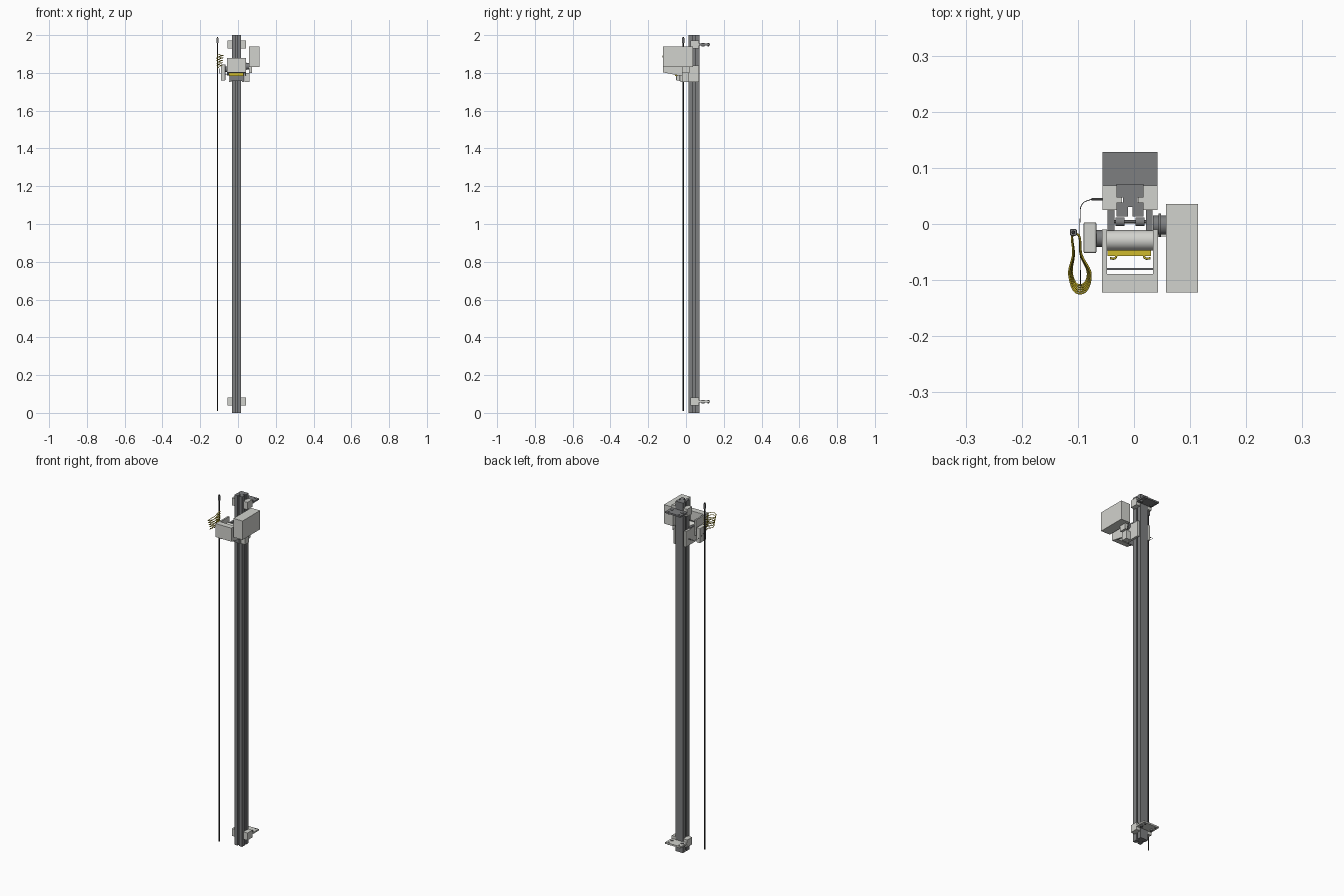
import bpy, bmesh, math
from mathutils import Vector

if "Cube" in bpy.data.objects:
    bpy.data.objects.remove(bpy.data.objects["Cube"])


def mat(name, c):
    m = bpy.data.materials.new(name)
    m.diffuse_color = (*c, 1)
    m.use_nodes = True
    m.node_tree.nodes["Principled BSDF"].inputs["Base Color"].default_value = m.diffuse_color
    return m


LIGHT = mat("light grey", (0.64, 0.645, 0.61))
DARK = mat("dark grey", (0.205, 0.21, 0.215))
BLACK = mat("near black", (0.03, 0.03, 0.032))
GOLD = mat("gold", (0.62, 0.49, 0.025))
CX = -0.007  # rail centre line


def finish(name, bm, m):
    bmesh.ops.recalc_face_normals(bm, faces=bm.faces)
    me = bpy.data.meshes.new(name)
    bm.to_mesh(me)
    bm.free()
    me.materials.append(m)
    o = bpy.data.objects.new(name, me)
    bpy.context.collection.objects.link(o)
    return o


def box(name, x, y, z, m, bevel=0):
    bm = bmesh.new()
    bmesh.ops.create_cube(bm, size=1)
    for v in bm.verts:
        for i, r in enumerate((x, y, z)):
            v.co[i] = r[0] if v.co[i] < 0 else r[1]
    o = finish(name, bm, m)
    if bevel:
        b = o.modifiers.new("bevel", 'BEVEL')
        b.width, b.segments = bevel, 2
    return o


def prism(name, pts, a, b, m, axis='Z'):
    """Extrude a profile: XY along Z, or YZ along X."""
    bm = bmesh.new()
    put = (lambda p, t: (p[0], p[1], t)) if axis == 'Z' else (lambda p, t: (t, p[0], p[1]))
    lo = [bm.verts.new(put(p, a)) for p in pts]
    hi = [bm.verts.new(put(p, b)) for p in pts]
    bm.faces.new(lo)
    bm.faces.new(hi)
    n = len(pts)
    for i in range(n):
        j = (i + 1) % n
        bm.faces.new((lo[i], lo[j], hi[j], hi[i]))
    return finish(name, bm, m)


def rod(name, a, b, r, m, seg=24):
    a, b = Vector(a), Vector(b)
    bm = bmesh.new()
    bmesh.ops.create_cone(bm, cap_ends=True, segments=seg, radius1=r, radius2=r, depth=(b - a).length)
    q = Vector((0, 0, 1)).rotation_difference(b - a)
    for v in bm.verts:
        v.co = q @ v.co + (a + b) / 2
    o = finish(name, bm, m)
    bpy.context.view_layer.objects.active = o
    o.select_set(True)
    bpy.ops.object.shade_smooth_by_angle()
    o.select_set(False)
    return o


def wire(name, pts, r, m, cyclic=False):
    cu = bpy.data.curves.new(name, 'CURVE')
    cu.dimensions = '3D'
    cu.bevel_depth, cu.bevel_resolution, cu.resolution_u = r, 1, 8
    s = cu.splines.new('BEZIER')
    s.bezier_points.add(len(pts) - 1)
    for bp, p in zip(s.bezier_points, pts):
        bp.co = p
        bp.handle_left_type = bp.handle_right_type = 'AUTO'
    s.use_cyclic_u = cyclic
    cu.materials.append(m)
    o = bpy.data.objects.new(name, cu)
    bpy.context.collection.objects.link(o)


# Rail: I-shaped extrusion with a slot in front and a plain back
half = [(0.004, 0.030), (0.004, 0.013), (0.024, 0.013), (0.024, 0.038), (0.013, 0.038),
        (0.013, 0.047), (0.024, 0.047), (0.024, 0.071)]
prof = [(CX + x, y) for x, y in half] + [(CX - x, y) for x, y in reversed(half)]
prism("rail", prof, 0, 2, DARK)

# Wall brackets: two cheeks gripping the rail, a back plate and its bolts
for tag, z, m in (("lower", 0.06, LIGHT), ("upper", 1.95, DARK)):
    for s in (-1, 1):
        outline = [(CX + s * x, y) for x, y in
                   ((0.049, 0.025), (0.049, 0.069), (0.024, 0.069), (0.024, 0.047),
                    (0.014, 0.047), (0.014, 0.038), (0.024, 0.038), (0.024, 0.025))]
        prism(tag + "_bracket_cheek", outline, z - 0.021, z + 0.021, LIGHT)
        bx = CX + s * 0.033
        rod(tag + "_bracket_large_bolt", (bx, 0.090, z - 0.011), (bx, 0.090, z + 0.0075), 0.0085, DARK, 16)
        rod(tag + "_bracket_small_bolt", (bx, 0.118, z - 0.010), (bx, 0.118, z + 0.0075), 0.004, DARK, 12)
    box(tag + "_bracket_plate", (CX - 0.049, CX + 0.049), (0.068, 0.128), (z - 0.004, z + 0.005), m)

# Carriage flanks that slide along the rail
for s in (-1, 1):
    x = sorted((CX + s * 0.028, CX + s * 0.040))
    box("carriage_flank", x, (-0.012, 0.068), (1.752, 1.84), LIGHT)
    box("carriage_arm", x, (-0.012, 0.024), (1.84, 1.848), DARK)
    box("carriage_foot", x, (-0.03, -0.012), (1.752, 1.79), LIGHT, 0.002)
    rod("guide_wheel", (CX + s * 0.010, 0.004, 1.80), (CX + s * 0.026, 0.004, 1.80), 0.008, DARK)
rod("carriage_axle", (CX - 0.04, 0.004, 1.80), (CX + 0.04, 0.004, 1.80), 0.003, DARK, 12)
box("carriage_lower_bar", (CX - 0.036, CX + 0.036), (-0.034, -0.030), (1.757, 1.785), DARK)

# Front housing: side walls with a sloped underside, and a deep front wall
side = [(-0.122, 1.88), (-0.010, 1.88), (-0.010, 1.79), (-0.035, 1.785), (-0.122, 1.803)]
for s in (-1, 1):
    x = sorted((CX + s * 0.041, CX + s * 0.050))
    prism("housing_side", side, x[0], x[1], LIGHT, 'X')
prism("housing_front", [(-0.122, 1.88), (-0.089, 1.88), (-0.089, 1.80), (-0.122, 1.803)],
      CX - 0.041, CX + 0.041, LIGHT, 'X')
box("housing_cross_bar", (CX - 0.041, CX + 0.041), (-0.082, -0.078), (1.81, 1.83), DARK)

# Drum and gold pad
rod("drum", (CX - 0.041, -0.029, 1.835), (CX + 0.041, -0.029, 1.835), 0.018, LIGHT, 40)
box("gold_pad", (CX - 0.040, CX + 0.037), (-0.057, -0.044), (1.784, 1.802), GOLD)
for s in (-1, 1):
    wire("gold_hook", [(CX + s * 0.024, -0.055, 1.80), (CX + s * 0.027, -0.061, 1.80),
                       (CX + s * 0.036, -0.061, 1.80)], 0.002, GOLD)

# Large box on the right with its coupling and lower tabs
box("side_box", (0.057, 0.114), (-0.122, 0.036), (1.832, 1.94), LIGHT)
rod("side_box_coupling", (0.034, -0.002, 1.835), (0.057, -0.002, 1.835), 0.017, DARK)
rod("side_box_collar", (0.044, -0.002, 1.835), (0.048, -0.002, 1.835), 0.021, DARK)
box("side_box_tab", (0.057, 0.073), (-0.022, 0.018), (1.80, 1.834), LIGHT)
box("side_box_lower_tab", (0.034, 0.060), (-0.022, 0.012), (1.752, 1.80), LIGHT)

# Motor on the left
box("motor", (-0.090, -0.067), (-0.052, 0.003), (1.76, 1.845), LIGHT, 0.003)
rod("motor_coupling", (-0.068, -0.026, 1.82), (-0.055, -0.026, 1.82), 0.015, DARK)

# Hanging rope with its clamp
rod("rope", (-0.108, -0.015, 0.01), (-0.108, -0.015, 1.99), 0.0034, BLACK, 10)
box("rope_clamp", (-0.114, -0.102), (-0.021, -0.009), (1.957, 1.985), DARK, 0.002)

# Lead from the carriage flank, curving round to the coil
rod("lead_pin", (-0.076, 0.044, 1.79), (-0.045, 0.044, 1.79), 0.0022, DARK, 10)
wire("lead", [(-0.076, 0.044, 1.79), (-0.092, 0.036, 1.795), (-0.096, 0.01, 1.80),
              (-0.096, -0.05, 1.82), (-0.095, -0.115, 1.84)], 0.0007, BLACK)

# Coiled cable: teardrop loops stacked with a slight tilt
for i in range(5):
    z = 1.835 + 0.013 * i
    w, e, d = 0.013 + 0.0015 * i, -0.109 - 0.0038 * i, 0.010
    wire("cable_loop", [(-0.104, -0.017, z + d), (-0.099 + w * 0.3, -0.055, z + d / 2),
                        (-0.096 + w, -0.095, z + 0.006), (-0.096, e, z),
                        (-0.096 - w, -0.095, z - d), (-0.103 - w * 0.3, -0.055, z - d / 2)],
         0.0017, GOLD, True)
